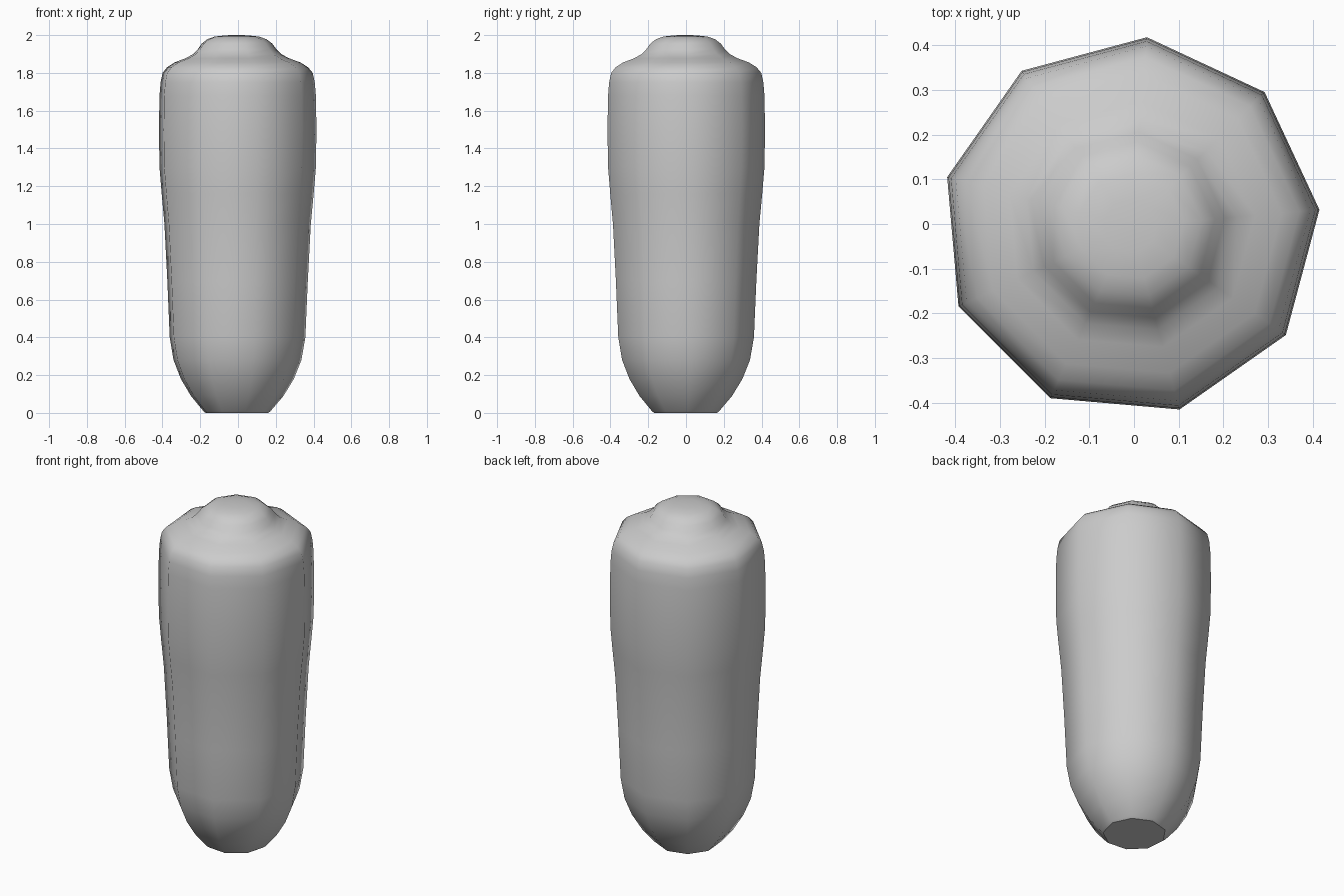
import bpy, bmesh, math

cube = bpy.data.objects.get("Cube")
if cube:
    bpy.data.objects.remove(cube, do_unlink=True)

grey = bpy.data.materials.new("plain_grey")
grey.use_nodes = True
colour = (0.6, 0.6, 0.6, 1)
grey.diffuse_color = colour
grey.node_tree.nodes["Principled BSDF"].inputs["Base Color"].default_value = colour

SIDES = 9
PHASE = math.radians(5)
CENTRE = (-0.008, -0.005)

# Radius and height from the base up to the top of the cap
PROFILE = [
    (0.17, 0), (0.182, 0.01), (0.25, 0.09), (0.305, 0.18), (0.345, 0.28), (0.366, 0.4),
    (0.379, 0.7), (0.395, 1.0), (0.41, 1.16), (0.422, 1.3), (0.425, 1.5),
    (0.422, 1.68), (0.416, 1.75), (0.405, 1.8), (0.38, 1.83), (0.34, 1.855),
    (0.28, 1.877), (0.24, 1.898), (0.212, 1.925), (0.19, 1.955),
    (0.16, 1.978), (0.12, 1.992), (0.06, 1.999), (0.006, 2.0),
]


def ring(bm, radius, z):
    angles = [PHASE + math.tau * i / SIDES for i in range(SIDES)]
    return [bm.verts.new((CENTRE[0] + radius * math.cos(a),
                          CENTRE[1] + radius * math.sin(a), z)) for a in angles]


# Nine-sided turned body
bm = bmesh.new()
rings = [ring(bm, r, z) for r, z in PROFILE]
for low, high in zip(rings, rings[1:]):
    for i in range(SIDES):
        j = (i + 1) % SIDES
        bm.faces.new((low[i], low[j], high[j], high[i])).smooth = True

# Flat base with a crisp rim, and the tip of the cap
base = bm.faces.new(list(reversed(rings[0])))
for edge in base.edges:
    edge.smooth = False
bm.faces.new(rings[-1]).smooth = True

mesh = bpy.data.meshes.new("body")
bm.to_mesh(mesh)
bm.free()
mesh.materials.append(grey)
body = bpy.data.objects.new("body", mesh)
bpy.context.collection.objects.link(body)
